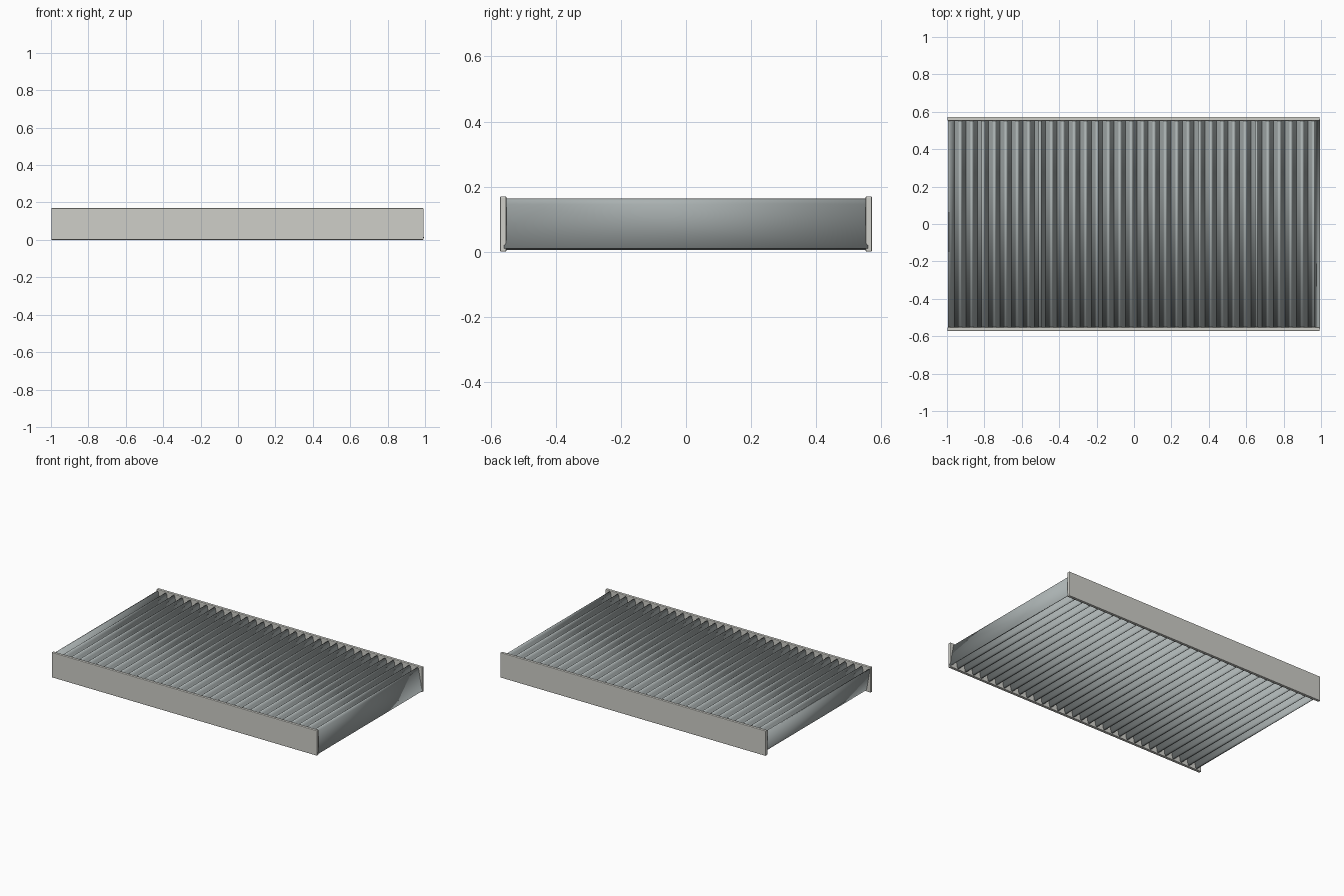
import bpy, bmesh, math

if "Cube" in bpy.data.objects:
    bpy.data.objects.remove(bpy.data.objects["Cube"])

def material(name, col):
    m = bpy.data.materials.new(name)
    m.diffuse_color = (*col, 1)
    m.use_nodes = True
    m.node_tree.nodes["Principled BSDF"].inputs["Base Color"].default_value = m.diffuse_color
    return m

def make_object(name, bm, mat):
    me = bpy.data.meshes.new(name)
    bm.to_mesh(me)
    bm.free()
    ob = bpy.data.objects.new(name, me)
    bpy.context.collection.objects.link(ob)
    me.materials.append(mat)
    return ob

PLEATS = 33
X0, X1 = -0.99, 0.99
Z_LOW, Z_HIGH = 0.009, 0.159
HALF_Y = 0.56

# pleated paper: rounded zigzag profile pulled across the width
pitch = (X1 - X0) / (PLEATS - 0.5)
profile = [(X0, Z_HIGH - 0.004)]
for i in range(1, 2 * PLEATS - 1):
    x = X0 + i * pitch / 2
    low = i % 2 == 1
    z, s = (Z_LOW, 1) if low else (Z_HIGH, -1)
    for dx, dz in ((-0.006, 0.014), (-0.0035, 0.003), (0, 0), (0.0035, 0.003), (0.006, 0.014)):
        profile.append((x + dx, z + s * dz))
profile.append((X1, Z_LOW + 0.004))

# steep outer walls close the two ends
profile[0] = (X0, Z_HIGH)
profile[-1] = (X1, Z_LOW)

bm = bmesh.new()
rows = [[bm.verts.new((x, y, z)) for x, z in profile] for y in (-HALF_Y, HALF_Y)]
for k in range(len(profile) - 1):
    bm.faces.new((rows[0][k], rows[0][k + 1], rows[1][k + 1], rows[1][k]))
paper = make_object("pleated_filter_media", bm, material("media_grey", (0.40, 0.44, 0.44)))
sol = paper.modifiers.new("thickness", 'SOLIDIFY')
sol.thickness = 0.008
sol.offset = 0
bpy.context.view_layer.objects.active = paper
paper.select_set(True)
bpy.ops.object.shade_smooth_by_angle(angle=math.radians(50))

# long side strips with softened edges
strip_mat = material("strip_grey", (0.62, 0.62, 0.58))
for name, side in (("front_strip", -1), ("back_strip", 1)):
    bm = bmesh.new()
    bmesh.ops.create_cube(bm, size=1)
    bmesh.ops.scale(bm, vec=(1.99, 0.02, 0.17), verts=bm.verts)
    bmesh.ops.translate(bm, vec=(-0.003, side * 0.562, 0.085), verts=bm.verts)
    strip = make_object(name, bm, strip_mat)
    bev = strip.modifiers.new("soft_edges", 'BEVEL')
    bev.width = 0.004
    bev.segments = 2
